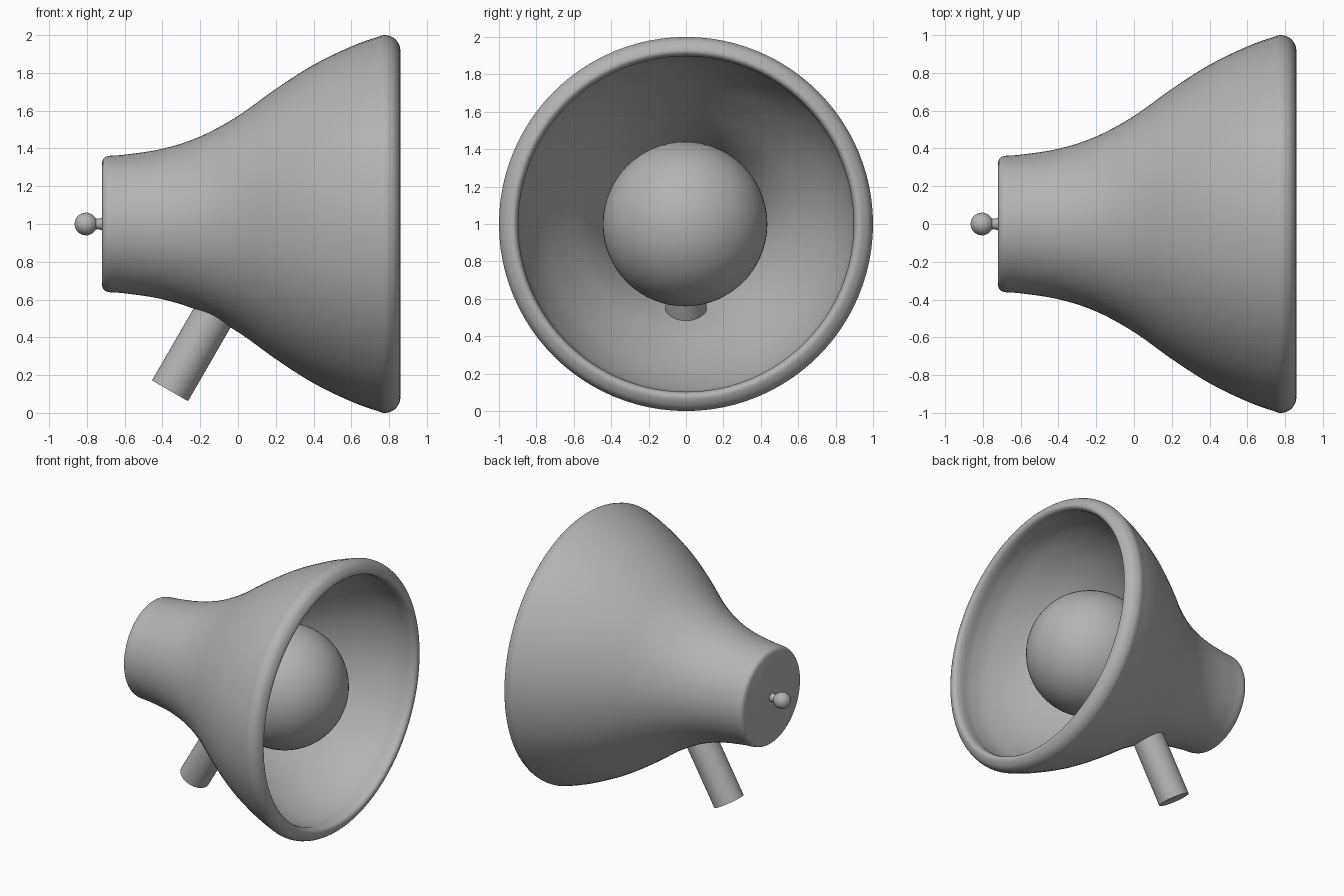
import bpy, bmesh, math
from mathutils import Vector, Matrix

if "Cube" in bpy.data.objects:
    bpy.data.objects.remove(bpy.data.objects["Cube"])

AXIS_Z = 1.0  # height of the horn's centre line

grey = bpy.data.materials.new("dark_grey")
grey.diffuse_color = (0.45, 0.45, 0.45, 1)
grey.use_nodes = True
grey.node_tree.nodes["Principled BSDF"].inputs["Base Color"].default_value = grey.diffuse_color


def finish(name, bm, angle=40):
    bmesh.ops.remove_doubles(bm, verts=bm.verts, dist=1e-5)
    bmesh.ops.recalc_face_normals(bm, faces=bm.faces)
    mesh = bpy.data.meshes.new(name)
    bm.to_mesh(mesh)
    bm.free()
    mesh.materials.append(grey)
    ob = bpy.data.objects.new(name, mesh)
    bpy.context.collection.objects.link(ob)
    bpy.ops.object.select_all(action='DESELECT')
    ob.select_set(True)
    bpy.context.view_layer.objects.active = ob
    bpy.ops.object.shade_smooth_by_angle(angle=math.radians(angle))
    return ob


def smooth_path(pts, steps=4):
    """Catmull-Rom curve through the given (x, radius) points."""
    p = [Vector(q) for q in pts]
    p = [2 * p[0] - p[1]] + p + [2 * p[-1] - p[-2]]
    out = []
    for a, b, c, d in zip(p, p[1:], p[2:], p[3:]):
        for i in range(steps):
            t = i / steps
            out.append(0.5 * (2 * b + (c - a) * t + (2 * a - 5 * b + 4 * c - d) * t * t
                              + (3 * b - a - 3 * c + d) * t ** 3))
    return out + [p[-2]]


def lathe(name, profile, sides=96):
    """Spin an (x, radius) profile about the horn's centre line."""
    bm = bmesh.new()
    vs = [bm.verts.new((x, 0, AXIS_Z + max(r, 0))) for x, r in profile]
    es = [bm.edges.new(e) for e in zip(vs, vs[1:])]
    bmesh.ops.spin(bm, geom=vs + es, cent=(0, 0, AXIS_Z), axis=(1, 0, 0),
                   angle=math.tau, steps=sides, use_merge=True)
    return finish(name, bm)


# Horn: back plate, flared outer skin, rounded lip, inner skin
outer = smooth_path([(-0.72, 0.325), (-0.71, 0.348), (-0.68, 0.361), (-0.6, 0.367),
                     (-0.4, 0.398), (-0.2, 0.463), (0, 0.572), (0.2, 0.715),
                     (0.4, 0.843), (0.6, 0.94), (0.73, 0.987), (0.78, 1.0),
                     (0.825, 0.985), (0.85, 0.955), (0.859, 0.925), (0.845, 0.905),
                     (0.815, 0.897)])
inner = smooth_path([(0.78, 0.9), (0.72, 0.9), (0.6, 0.88), (0.4, 0.797), (0.2, 0.67),
                     (0, 0.53), (-0.2, 0.425), (-0.4, 0.365), (-0.65, 0.335)])
lathe("horn", [(-0.72, 0)] + [tuple(v) for v in outer + inner] + [(-0.65, 0)])

# Ball inside the mouth of the horn
bm = bmesh.new()
bmesh.ops.create_uvsphere(bm, u_segments=64, v_segments=32, radius=0.44,
                          matrix=Matrix.Translation((0.395, -0.005, AXIS_Z)))
finish("inner_ball", bm)

# Slanted handle through the underside
bm = bmesh.new()
low = Vector((-0.36, 0, 0.117))
direction = Vector((0.5, 0, 0.866))
length = 0.6
bmesh.ops.create_cone(bm, cap_ends=True, segments=48, radius1=0.11, radius2=0.11, depth=length,
                      matrix=Matrix.Translation(low + direction * length / 2)
                      @ Matrix.Rotation(math.radians(30), 4, 'Y'))
finish("handle", bm)

# Rear knob: flared neck ending in a small ball
ball = [(-0.805 + 0.06 * math.cos(a), 0.06 * math.sin(a))
        for a in [math.radians(30 + 150 * i / 14) for i in range(15)]]
lathe("rear_knob", [(-0.70, 0.032), (-0.725, 0.032), (-0.74, 0.027)] + ball, sides=32)
